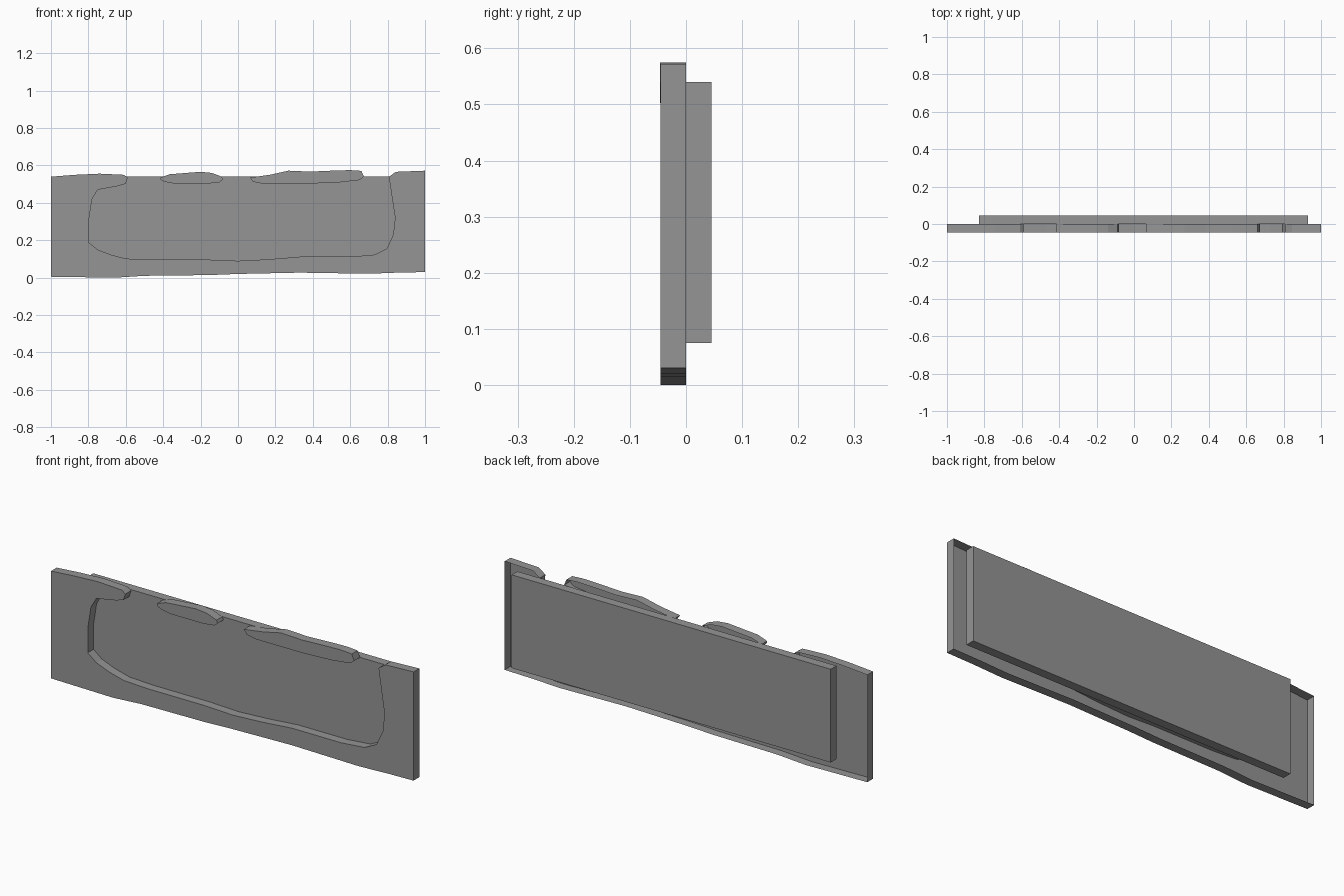
import bpy, bmesh

cube = bpy.data.objects.get("Cube")
if cube:
    bpy.data.objects.remove(cube)

grey = bpy.data.materials.new("stone grey")
grey.use_nodes = True
grey.diffuse_color = (0.3, 0.3, 0.3, 1)
grey.node_tree.nodes["Principled BSDF"].inputs["Base Color"].default_value = (0.3, 0.3, 0.3, 1)


def finish(name, bm):
    mesh = bpy.data.meshes.new(name)
    bm.to_mesh(mesh)
    bm.free()
    mesh.materials.append(grey)
    obj = bpy.data.objects.new(name, mesh)
    bpy.context.collection.objects.link(obj)
    return obj


def open_shell(name, outline, front=-0.045, back=0.0):
    """Front face with side walls, left open at the back."""
    bm = bmesh.new()
    face = bm.faces.new([bm.verts.new((x, front, z)) for x, z in outline])
    face.normal_update()
    if face.normal.y > 0:
        face.normal_flip()
    rim = list(face.verts)
    deep = [bm.verts.new((v.co.x, back, v.co.z)) for v in rim]
    for i in range(len(rim)):
        j = (i + 1) % len(rim)
        bm.faces.new((rim[j], rim[i], deep[i], deep[j]))
    return finish(name, bm)


# U-shaped surround: top left, inner edge, top right, then wavy bottom edge
top_left = [(-1, .54), (-.87, .55), (-.74, .556), (-.61, .55), (-.59, .535), (-.6, .503)]
inner_edge = [(-.64, .49), (-.75, .47), (-.78, .42), (-.797, .31), (-.797, .187),
              (-.75, .15), (-.68, .123), (-.6, .102), (-.47, .096), (-.15, .096),
              (0, .09), (.16, .098), (.33, .112), (.6, .112), (.73, .123),
              (.795, .155), (.83, .23), (.84, .32), (.823, .43)]
top_right = [(.807, .54), (.845, .566), (1, .572)]
bottom_edge = [(1, .03), (.85, .027), (.7, .021), (.33, .027), (0, .02),
               (-.15, .014), (-.5, .01), (-.66, 0), (-1, .005)]
open_shell("surround", top_left + inner_edge + top_right + bottom_edge)

# Rounded lumps along the top edge
open_shell("short_top_lump", [
    (-.415, .535), (-.365, .553), (-.2, .566), (-.14, .56), (-.087, .54),
    (-.08, .525), (-.1, .51), (-.16, .503), (-.34, .503), (-.395, .513), (-.415, .525)],
    front=-0.046)
open_shell("long_top_lump", [
    (.065, .535), (.17, .55), (.27, .572), (.385, .567), (.52, .573), (.6, .575),
    (.66, .571), (.673, .54), (.65, .522), (.545, .51), (.385, .503), (.13, .503),
    (.08, .513)], front=-0.046)

# Plain backing panel
bm = bmesh.new()
bmesh.ops.create_cube(bm, size=1)
bmesh.ops.scale(bm, verts=bm.verts, vec=(1.76, 0.045, 0.465))
bmesh.ops.translate(bm, verts=bm.verts, vec=(0.05, 0.0225, 0.3075))
finish("back_panel", bm)
